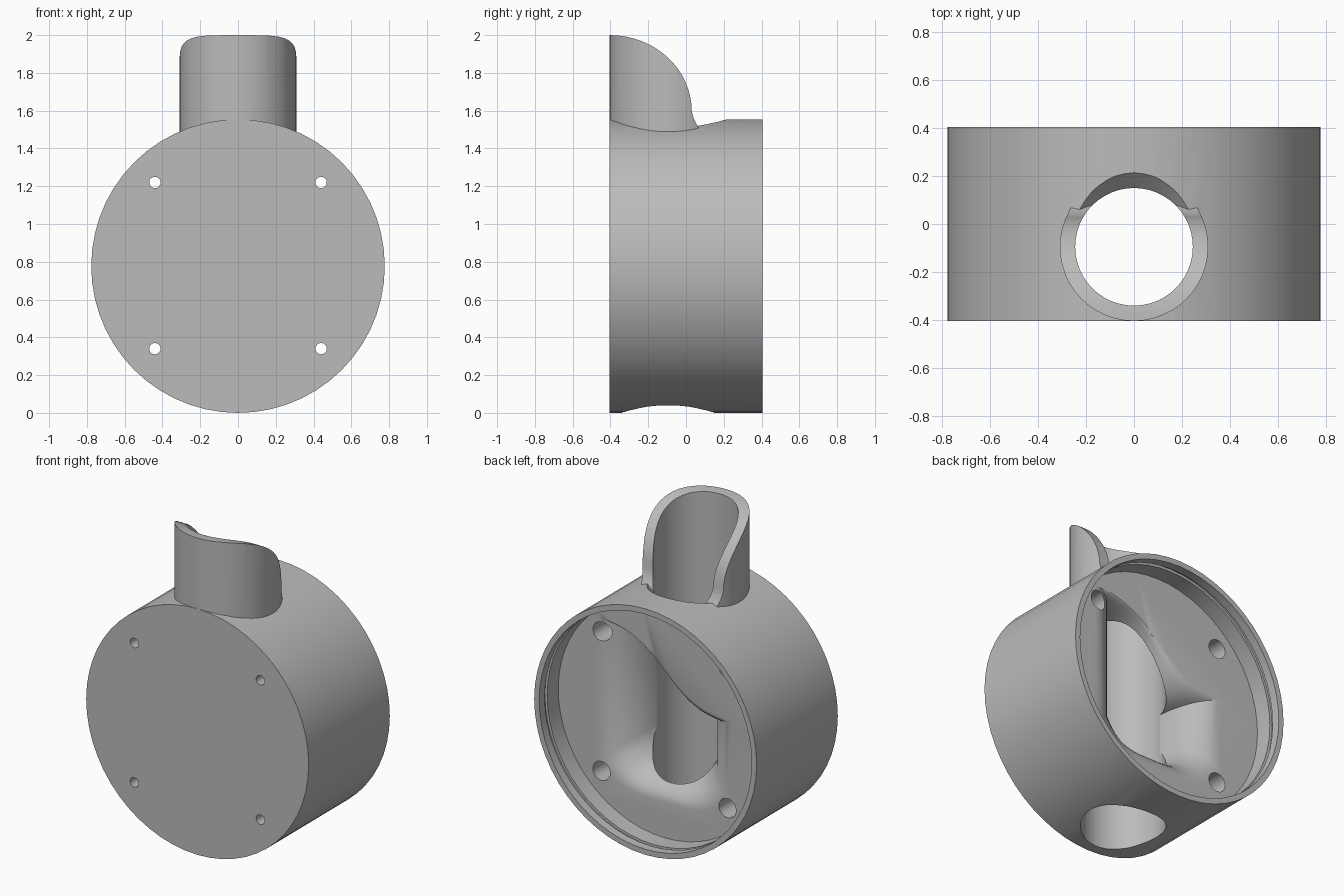
import bpy, bmesh, math
from mathutils import Vector

if "Cube" in bpy.data.objects:
    bpy.data.objects.remove(bpy.data.objects["Cube"], do_unlink=True)

R = 0.777             # drum radius, also its centre height
BACK = 0.405          # half depth of the drum
FLOOR = 0.215         # level of the recessed back plate
BORE_Y, BORE_R = -0.095, 0.245

grey = bpy.data.materials.new("plain_grey")
grey.use_nodes = True
grey.diffuse_color = (0.5, 0.5, 0.5, 1)
grey.node_tree.nodes["Principled BSDF"].inputs["Base Color"].default_value = (0.5, 0.5, 0.5, 1)


def loft(name, rings):
    """Closed solid through a list of equal-length point rings."""
    bm = bmesh.new()
    rows = [[bm.verts.new(p) for p in ring] for ring in rings]
    n = len(rows[0])
    for a, b in zip(rows, rows[1:]):
        for i in range(n):
            j = (i + 1) % n
            bm.faces.new((a[i], a[j], b[j], b[i]))
    bm.faces.new(rows[0][::-1])
    bm.faces.new(rows[-1])
    bmesh.ops.recalc_face_normals(bm, faces=bm.faces)
    mesh = bpy.data.meshes.new(name)
    bm.to_mesh(mesh)
    bm.free()
    mesh.materials.append(grey)
    obj = bpy.data.objects.new(name, mesh)
    bpy.context.collection.objects.link(obj)
    return obj


def circle(n, r):
    return [(r * math.cos(i * math.tau / n), r * math.sin(i * math.tau / n)) for i in range(n)]


def rod_y(name, r, y0, y1, x=0, z=R, n=48):
    """Cylinder along the drum axis."""
    return loft(name, [[(x + a, y, z + b) for a, b in circle(n, r)] for y in (y0, y1)])


def rod_z(name, r0, z0, r1, z1, n=48):
    """Upright cylinder or cone on the bore axis."""
    return loft(name, [[(a, BORE_Y + b, z) for a, b in circle(n, r)] for r, z in ((r0, z0), (r1, z1))])


def combine(target, tool, operation="DIFFERENCE"):
    mod = target.modifiers.new(tool.name, "BOOLEAN")
    mod.operation, mod.object, mod.solver = operation, tool, "EXACT"
    bpy.context.view_layer.objects.active = target
    bpy.ops.object.modifier_apply(modifier=mod.name)
    bpy.data.objects.remove(tool, do_unlink=True)


# Drum with an open, grooved back
body = rod_y("drum_housing", R, -BACK, BACK, n=56)
combine(body, rod_y("back_recess", 0.742, FLOOR, 0.6, n=56))
combine(body, rod_y("lid_groove", 0.758, 0.325, 0.35, n=56))

# Softened lip where the bore leaves the drum
combine(body, rod_z("lip_outer", 0.245, 1.49, 0.345, 1.59))

# Spout with a curved scoop cut from its back
spout = rod_z("spout", 0.309, 1.25, 0.309, 2.0)
scoop = [(-BACK + 0.435 * math.sin(t), 1.6 + 0.4 * math.cos(t))
         for t in (i * math.pi / 32 for i in range(17))]
scoop += [(0.04, 1.56), (0.06, 1.52), (0.1, 1.46), (0.3, 1.4), (0.3, 2.2), (-0.5, 2.2), (-0.5, 2.0)]
combine(spout, loft("scoop", [[(x, y, z) for y, z in scoop] for x in (-0.5, 0.5)]))
combine(body, spout, "UNION")

# Upright bore through spout and drum
combine(body, rod_z("bore", BORE_R, -0.2, BORE_R, 2.3))


# Flared window from the back plate into the bore, with a slanting wavy top
def window_ring(t, y):
    w = 0.24 + 0.225 * t
    us = [-1 + i / 10 for i in range(21)]
    top = [(u * w, y, 1.04 + 0.06 * t + 0.22 * math.tanh(1.9 * u)) for u in us]
    low = [(u * w, y, 0.42 - 0.16 * t + 0.16 * u ** 4) for u in reversed(us)]
    return top + low


angles = [i * math.pi / 24 for i in range(13)]
rings = [window_ring(1 - math.cos(a), BORE_Y + (FLOOR - BORE_Y) * math.sin(a)) for a in angles]
rings.append(window_ring(1, FLOOR + 0.08))
combine(body, loft("window", rings))

# Four screw holes, wider from the back
for sx in (-1, 1):
    for sz in (-1, 1):
        x, z = sx * 0.44, R + 0.003 + sz * 0.44
        combine(body, rod_y("screw_hole", 0.03, -0.6, 0.4, x, z, 20))
        combine(body, rod_y("screw_well", 0.06, -0.3, 0.3, x, z, 24))

# Smooth shading with crisp edges
bpy.ops.object.select_all(action="DESELECT")
body.select_set(True)
bpy.context.view_layer.objects.active = body
bpy.ops.object.shade_smooth_by_angle(angle=math.radians(30))
